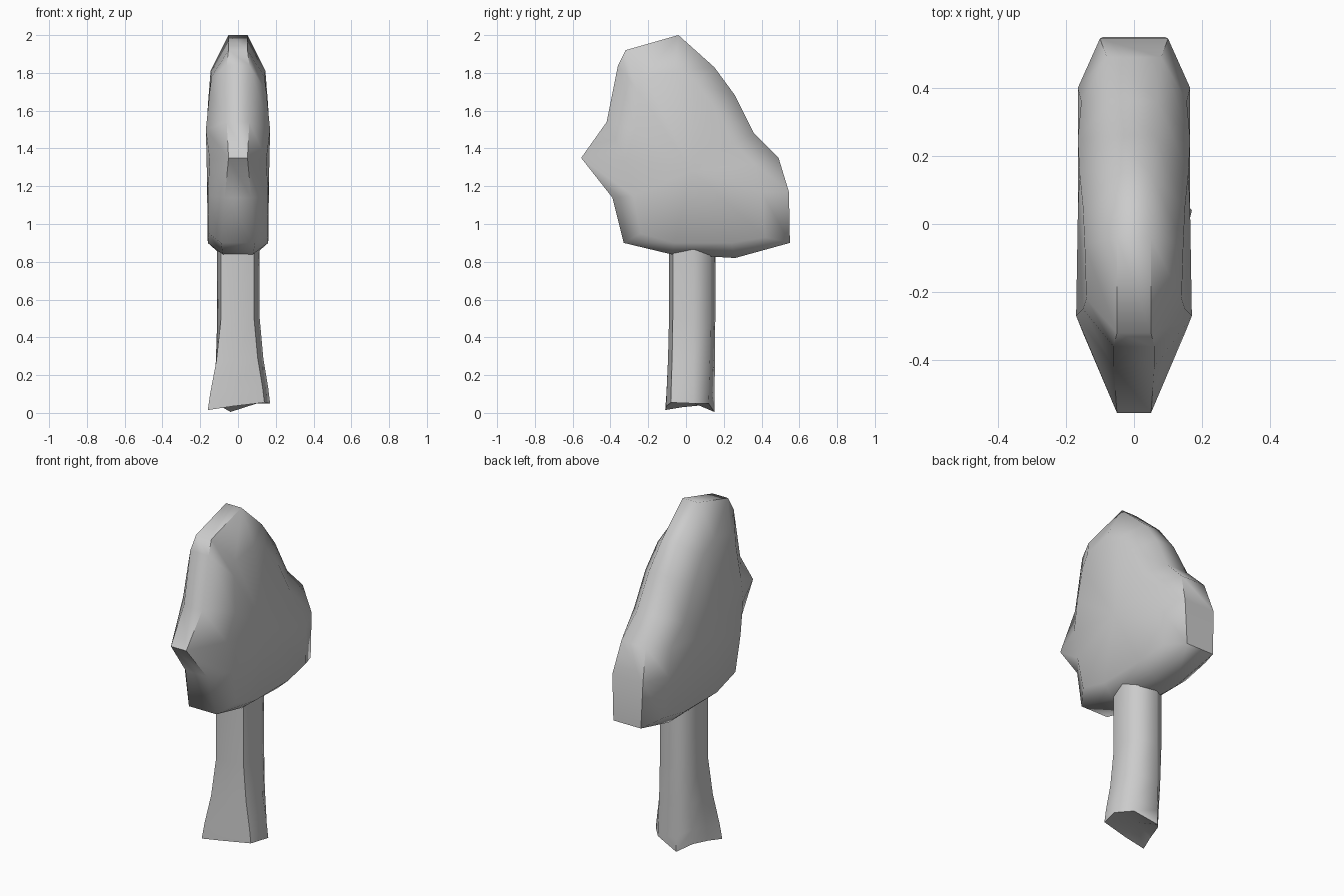
import bpy, bmesh, math

if "Cube" in bpy.data.objects:
    bpy.data.objects.remove(bpy.data.objects["Cube"])


def finish(name, bm, angle):
    bmesh.ops.recalc_face_normals(bm, faces=bm.faces)
    mesh = bpy.data.meshes.new(name)
    bm.to_mesh(mesh)
    bm.free()
    ob = bpy.data.objects.new(name, mesh)
    bpy.context.collection.objects.link(ob)
    bpy.ops.object.select_all(action='DESELECT')
    bpy.context.view_layer.objects.active = ob
    ob.select_set(True)
    bpy.ops.object.shade_smooth_by_angle(angle=math.radians(angle))
    return ob


def loft(bm, rings):
    loops = [[bm.verts.new(p) for p in ring] for ring in rings]
    for a, b in zip(loops, loops[1:]):
        n = len(a)
        for i in range(n):
            j = (i + 1) % n
            bm.faces.new((a[i], a[j], b[j], b[i]))
    return loops


def fan(bm, loop, centre):
    c = bm.verts.new(centre)
    for i in range(len(loop)):
        bm.faces.new((loop[i], loop[(i + 1) % len(loop)], c))


# Canopy: rim (y, z, half width), then side face edge (y, z, half width)
outline = [
    (-.04, 2.0, .05, -.06, 1.81, .145), (-.32, 1.92, .05, -.22, 1.78, .14),
    (-.36, 1.84, .06, -.25, 1.70, .15), (-.42, 1.54, .06, -.27, 1.50, .17),
    (-.555, 1.35, .05, -.32, 1.34, .15), (-.39, 1.14, .07, -.28, 1.15, .16),
    (-.33, .90, .09, -.24, .95, .155), (-.08, .84, .08, -.06, .90, .16),
    (.26, .82, .07, .24, .90, .16), (.55, .90, .09, .42, .93, .15),
    (.545, 1.17, .10, .40, 1.17, .165), (.49, 1.35, .08, .36, 1.32, .155),
    (.36, 1.48, .07, .25, 1.43, .165), (.26, 1.68, .06, .15, 1.62, .16),
    (.15, 1.83, .05, .05, 1.75, .15)]
bm = bmesh.new()
loops = loft(bm, [[(-p[5], p[3], p[4]) for p in outline],
                  [(-p[2], p[0], p[1]) for p in outline],
                  [(p[2], p[0], p[1]) for p in outline],
                  [(p[5], p[3], p[4]) for p in outline]])
fan(bm, loops[0], (-.165, .03, 1.28))
fan(bm, loops[-1], (.165, .03, 1.28))
finish("canopy", bm, 60)

# Trunk: octagonal column flaring into three roots
section = [(.115, .04), (.08, .13), (-.03, .155), (-.09, .12),
           (-.11, .03), (-.09, -.075), (0, -.09), (.085, -.07)]
foot = [(.17, .04, .05), (.10, .12, .05), (-.04, .15, .005), (-.10, .08, .04),
        (-.13, -.02, .03), (-.16, -.11, .015), (-.03, -.105, .035), (.14, -.08, .055)]
bm = bmesh.new()
rings = []
for t, z in ((1, 0), (.82, .09), (.35, .27), (0, .5), (0, .88)):
    rings.append([(s[0] + (f[0] - s[0]) * t, s[1] + (f[1] - s[1]) * t,
                   z + f[2] * t) for s, f in zip(section, foot)])
loops = loft(bm, rings)
fan(bm, loops[0], (0, .02, .06))
fan(bm, loops[-1], (0, .03, .88))
finish("trunk", bm, 60)
